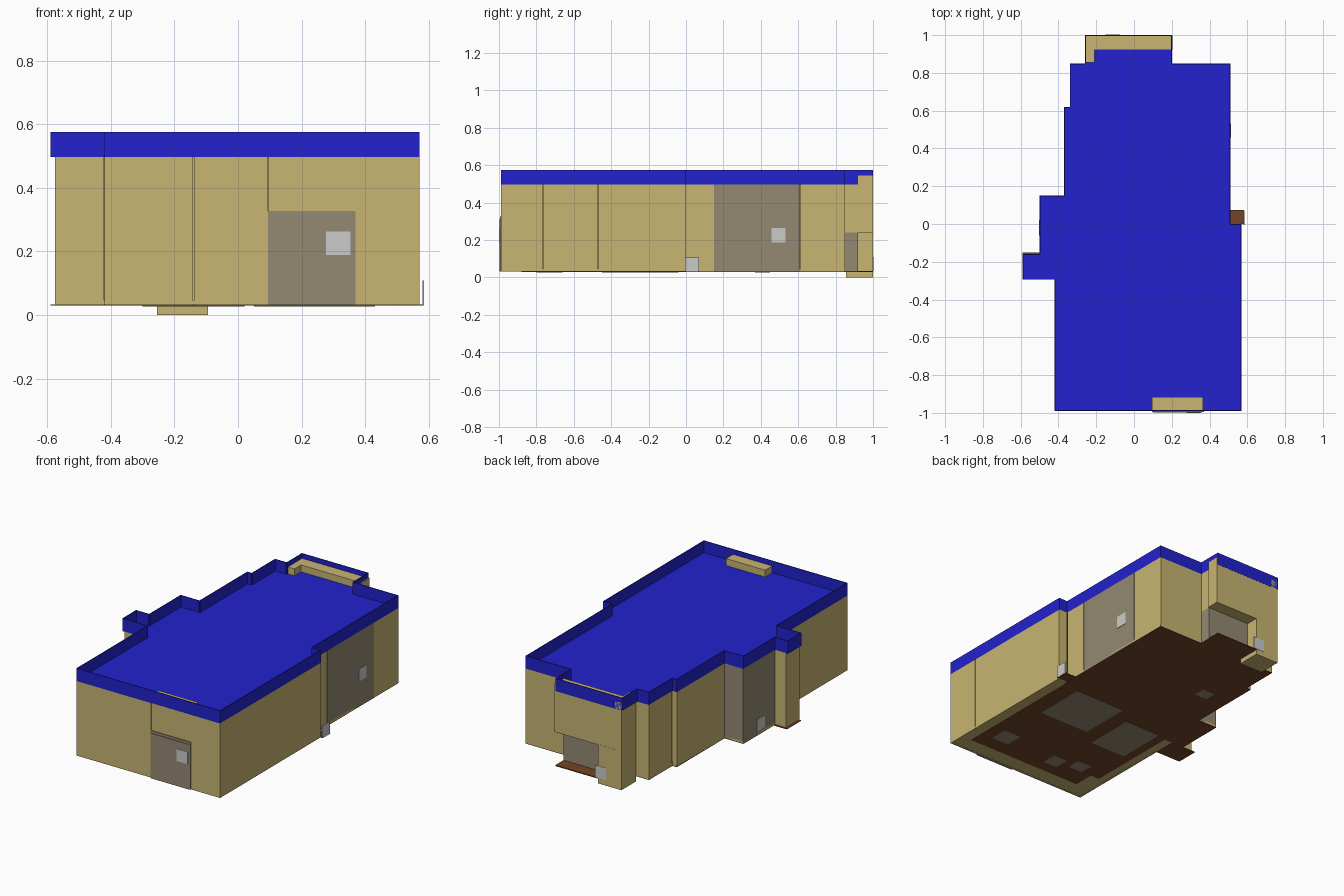
import bpy, bmesh
from mathutils import Vector


def material(name, rgb):
    m = bpy.data.materials.new(name)
    m.diffuse_color = (*rgb, 1)
    return m


TAN = material("tan_wall", (0.58, 0.46, 0.17))
BLUE = material("blue_roof", (0.016, 0.016, 0.62))
GREY = material("grey_brown_wall", (0.30, 0.25, 0.17))
WHITE = material("light_grey_plate", (0.6, 0.6, 0.6))
BROWN = material("brown_floor", (0.17, 0.06, 0.02))


def prism(name, pts, z0, z1, mat):
    """Extrude a flat outline between two heights."""
    bm = bmesh.new()
    face = bm.faces.new([bm.verts.new((x, y, z0)) for x, y in pts])
    ext = bmesh.ops.extrude_face_region(bm, geom=[face])
    top = [v for v in ext["geom"] if isinstance(v, bmesh.types.BMVert)]
    bmesh.ops.translate(bm, verts=top, vec=(0, 0, z1 - z0))
    bmesh.ops.recalc_face_normals(bm, faces=bm.faces)
    me = bpy.data.meshes.new(name)
    bm.to_mesh(me)
    bm.free()
    me.materials.append(mat)
    ob = bpy.data.objects.new(name, me)
    bpy.context.collection.objects.link(ob)
    return ob


def box(name, x0, x1, y0, y1, z0, z1, mat):
    return prism(name, [(x0, y0), (x1, y0), (x1, y1), (x0, y1)], z0, z1, mat)


def panel(name, a, b, z0, z1, mat, thick, gap=0.0):
    """Upright panel whose outer face runs from a to b (inside is to the left)."""
    a, b = Vector(a), Vector(b)
    d = (b - a).normalized()
    n = Vector((-d.y, d.x)) * thick
    a, b = a + d * gap, b - d * gap
    return prism(name, [a, b, b + n, a + n], z0, z1, mat)


# Building outline, anticlockwise from the front left corner
outline = [(-0.42, -0.99), (0.57, -0.99), (0.57, 0.0), (0.51, 0.0), (0.51, 0.85),
           (0.20, 0.85), (0.20, 1.0), (-0.26, 1.0), (-0.26, 0.85), (-0.34, 0.85),
           (-0.34, 0.62), (-0.37, 0.62), (-0.37, 0.15), (-0.50, 0.15),
           (-0.50, -0.16), (-0.59, -0.16), (-0.59, -0.295), (-0.42, -0.295)]

# Roof deck and thin parapet
prism("roof_deck", outline, 0.496, 0.502, BLUE)
for i, p in enumerate(outline):
    panel("parapet", p, outline[(i + 1) % len(outline)], 0.498, 0.575, BLUE, 0.005)

# Wall panels: start point and colour of the panel that begins there
walls = [((-0.42, -0.99), TAN), ((-0.14, -0.99), TAN), ((0.095, -0.99), TAN),
         ((0.57, -0.99), TAN), ((0.57, -0.765), TAN), ((0.57, -0.47), TAN),
         ((0.57, 0.0), TAN), ((0.51, 0.0), TAN), ((0.51, 0.15), GREY),
         ((0.51, 0.61), TAN), ((0.51, 0.85), TAN), ((-0.34, 0.85), TAN),
         ((-0.34, 0.62), TAN), ((-0.37, 0.62), TAN), ((-0.37, 0.15), GREY),
         ((-0.50, 0.15), GREY), ((-0.50, -0.16), TAN), ((-0.575, -0.16), TAN),
         ((-0.575, -0.295), TAN), ((-0.42, -0.295), TAN)]
for i, (p, mat) in enumerate(walls):
    panel("wall_panel", p, walls[(i + 1) % len(walls)][0], 0.032, 0.497, mat, 0.012, 0.001)

# Base slab, worn floor underside and its bare patches
prism("base_slab", [p for p, _ in walls], 0.033, 0.045, TAN)
prism("floor_underside",
      [(-0.30, -0.88), (0.50, -0.88), (0.50, -0.04), (0.51, 0.0), (0.51, 0.85),
       (0.20, 0.85), (0.20, 1.0), (-0.095, 1.0), (-0.095, 0.85), (-0.34, 0.85),
       (-0.34, 0.62), (-0.37, 0.62), (-0.37, 0.15), (-0.50, 0.15), (-0.50, -0.15),
       (-0.36, -0.15), (-0.36, -0.75), (-0.30, -0.75)], 0.029, 0.035, BROWN)
patches = [(0.05, 0.40, -0.37, -0.04), (-0.30, -0.05, -0.45, -0.13),
           (-0.24, -0.15, 0.37, 0.45), (0.31, 0.43, -0.78, -0.66),
           (-0.23, -0.13, -0.75, -0.66), (-0.08, 0.02, -0.80, -0.70)]
for x0, x1, y0, y1 in patches:
    box("floor_patch", x0, x1, y0, y1, 0.027, 0.031, GREY)
box("annex_floor", -0.59, -0.42, -0.29, -0.15, 0.029, 0.0325, BROWN)
box("side_step", 0.51, 0.583, 0.0, 0.075, 0.030, 0.033, BROWN)

# Rear entrance: recessed grey wall, hanging upper block and L-shaped pillar
box("rear_recess_wall", -0.20, 0.20, 0.845, 0.92, 0.032, 0.24, GREY)
box("rear_upper_infill", -0.20, 0.20, 0.845, 0.921, 0.24, 0.497, TAN)
box("rear_upper_block", -0.21, 0.205, 0.92, 0.999, 0.24, 0.545, TAN)
box("rear_pillar", -0.255, -0.21, 0.855, 1.0, 0.0, 0.545, TAN)
box("rear_pillar_wing", -0.21, -0.095, 0.92, 1.0, 0.0, 0.242, TAN)
box("rear_pillar_base", -0.21, -0.095, 0.855, 0.92, 0.0, 0.033, TAN)

# Front entrance and the block showing on the roof behind it
box("front_door_frame", 0.095, 0.37, -0.994, -0.98, 0.032, 0.327, GREY)
box("front_door", 0.10, 0.36, -0.998, -0.98, 0.032, 0.312, GREY)
box("front_roof_block", 0.095, 0.365, -0.984, -0.915, 0.49, 0.545, TAN)

# Light plates beside each entrance
box("front_plate", 0.277, 0.353, -1.0, -0.995, 0.188, 0.263, WHITE)
box("right_wall_plate", 0.508, 0.513, 0.457, 0.532, 0.188, 0.265, WHITE)
box("side_step_plate", 0.580, 0.584, -0.005, 0.07, 0.033, 0.108, WHITE)
box("left_wall_plate", -0.503, -0.498, -0.06, 0.02, 0.055, 0.13, WHITE)
box("rear_plate", -0.15, -0.075, 0.998, 1.002, 0.035, 0.11, WHITE)
